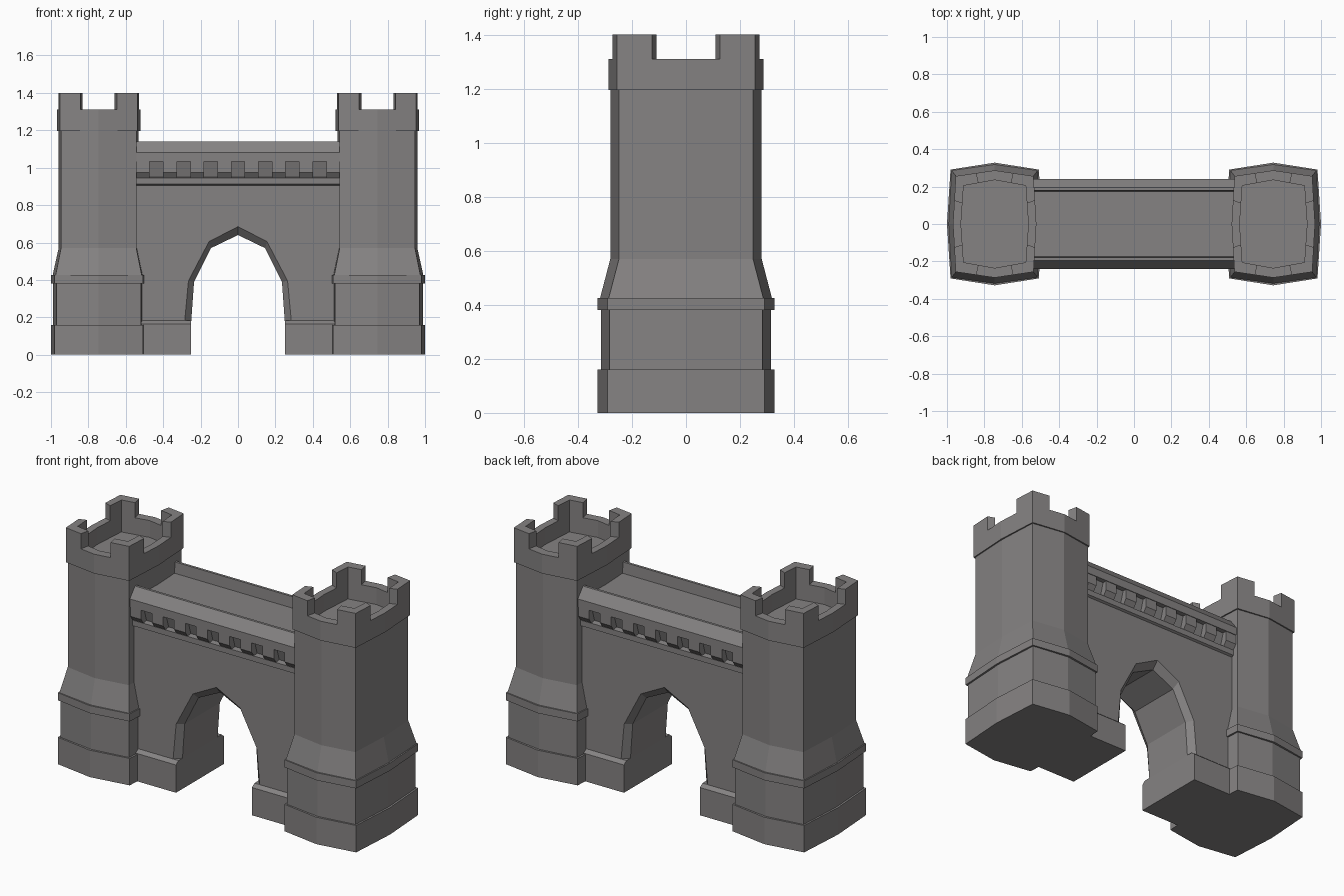
import bpy, bmesh

if "Cube" in bpy.data.objects:
    bpy.data.objects.remove(bpy.data.objects["Cube"])

stone = bpy.data.materials.new("grey_stone")
stone.diffuse_color = (0.235, 0.225, 0.225, 1)
stone.use_nodes = True
stone.node_tree.nodes["Principled BSDF"].inputs["Base Color"].default_value = stone.diffuse_color


def finish(bm, name):
    bmesh.ops.recalc_face_normals(bm, faces=bm.faces)
    me = bpy.data.meshes.new(name)
    bm.to_mesh(me)
    bm.free()
    me.materials.append(stone)
    ob = bpy.data.objects.new(name, me)
    bpy.context.collection.objects.link(ob)
    return ob


def loft(name, rings, caps=True):
    """Skin closed rings of 3D points, capping both ends."""
    bm = bmesh.new()
    vs = [[bm.verts.new(p) for p in r] for r in rings]
    n = len(rings[0])
    for a, b in zip(vs, vs[1:]):
        for i in range(n):
            j = (i + 1) % n
            bm.faces.new((a[i], a[j], b[j], b[i]))
    if caps:
        bm.faces.new(vs[0])
        bm.faces.new(vs[-1])
    return finish(bm, name)


def along_x(name, profile, x0, x1):
    return loft(name, [[(x, y, z) for y, z in profile] for x in (x0, x1)])


TX = 0.745  # tower centre


def bowed(cx, z, corner_x, corner_y, mid_x, mid_y):
    """Rectangle whose four sides bow out at the middle."""
    a, b, c, d = corner_x, corner_y, mid_x, mid_y
    pts = [(a, b), (0, d), (-a, b), (-c, 0), (-a, -b), (0, -d), (a, -b), (c, 0)]
    return [(cx + x, y, z) for x, y in pts]


BASE = (0.236, 0.291, 0.255, 0.328)
DRUM = (0.226, 0.283, 0.243, 0.315)
SHAFT = (0.201, 0.248, 0.214, 0.28)
CROWN = (0.208, 0.256, 0.223, 0.287)
INNER = (0.166, 0.205, 0.18, 0.235)
LEVELS = [(0, BASE), (0.16, BASE), (0.16, DRUM), (0.38, DRUM), (0.38, BASE),
          (0.425, BASE), (0.425, (0.23, 0.286, 0.246, 0.318)), (0.57, SHAFT),
          (1.195, SHAFT), (1.195, CROWN), (1.31, CROWN), (1.31, INNER), (1.21, INNER)]


def merlon_edge(size, gx, gy):
    """Corner path from one gap edge to the other, following the bowed sides."""
    a, b, c, d = size
    return [(gx, b + (d - b) * (1 - gx / a)), (a, b), (a + (c - a) * (1 - gy / b), gy)]


for side, tag in ((-1, "left"), (1, "right")):
    # tower body with hollow crown
    loft(tag + "_tower", [bowed(side * TX, z, *s) for z, s in LEVELS])
    # corner merlons
    path = merlon_edge(CROWN, 0.098, 0.125) + merlon_edge(INNER, 0.086, 0.11)[::-1]
    for sx in (-1, 1):
        for sy in (-1, 1):
            loft(tag + "_merlon", [[(side * TX + sx * x, sy * y, z) for x, y in path]
                                   for z in (1.31, 1.40)])

# gate wall with chamfered pointed arch
WY, CY, HX, WT = 0.203, 0.165, 0.56, 0.92
half_in = [(0.25, 0), (0.25, 0.18), (0.235, 0.39), (0.145, 0.57)]
half_out = [(0.285, 0), (0.285, 0.18), (0.265, 0.395), (0.155, 0.605)]


def arch(half, top):
    return half + [(0, top)] + [(-x, z) for x, z in half[::-1]]


frame = [(-HX, 0), (-HX, WT), (HX, WT), (HX, 0)]
bm = bmesh.new()
rows = []
for y, h, t in ((-WY, half_out, 0.685), (-CY, half_in, 0.64),
                (CY, half_in, 0.64), (WY, half_out, 0.685)):
    rows.append([bm.verts.new((x, y, z)) for x, z in arch(h, t)])
for a, b in zip(rows, rows[1:]):
    for i in range(len(a) - 1):
        bm.faces.new((a[i], a[i + 1], b[i + 1], b[i]))
outer = []
for row, y in ((rows[0], -WY), (rows[-1], WY)):
    fr = [bm.verts.new((x, y, z)) for x, z in frame]
    mid = bm.verts.new((0, y, WT))
    bm.faces.new(row[:5] + [mid, fr[2], fr[3]])
    bm.faces.new(row[4:] + [fr[0], fr[1], mid])
    outer.append([fr[0], fr[1], mid, fr[2], fr[3]])
for i in range(4):
    bm.faces.new((outer[0][i], outer[0][i + 1], outer[1][i + 1], outer[1][i]))
finish(bm, "gate_wall")

# plinths either side of the arch, with bevelled top
for s in (-1, 1):
    along_x("wall_plinth", [(-0.225, 0), (0.225, 0), (0.225, 0.165), (0.203, 0.183),
                            (-0.203, 0.183), (-0.225, 0.165)], s * 0.25, s * HX)

# string course, sloping recess, cornice, coping and sunken walkway
half = [(0.203, 0.905), (0.216, 0.912), (0.216, 0.945), (0.185, 0.95), (0.21, 1.032),
        (0.24, 1.032), (0.24, 1.08), (0.195, 1.14), (0.18, 1.14), (0.175, 1.075)]
along_x("parapet_walk", half + [(-y, z) for y, z in half[::-1]], -HX, HX)

# corbels under the cornice, front and back
for s in (-1, 1):
    for i in range(8):
        x = (i - 3.5) * 0.1455
        along_x("corbel", [(s * 0.18, 0.945), (s * 0.214, 0.945), (s * 0.236, 0.975),
                           (s * 0.236, 1.036), (s * 0.18, 1.036)], x - 0.037, x + 0.037)
